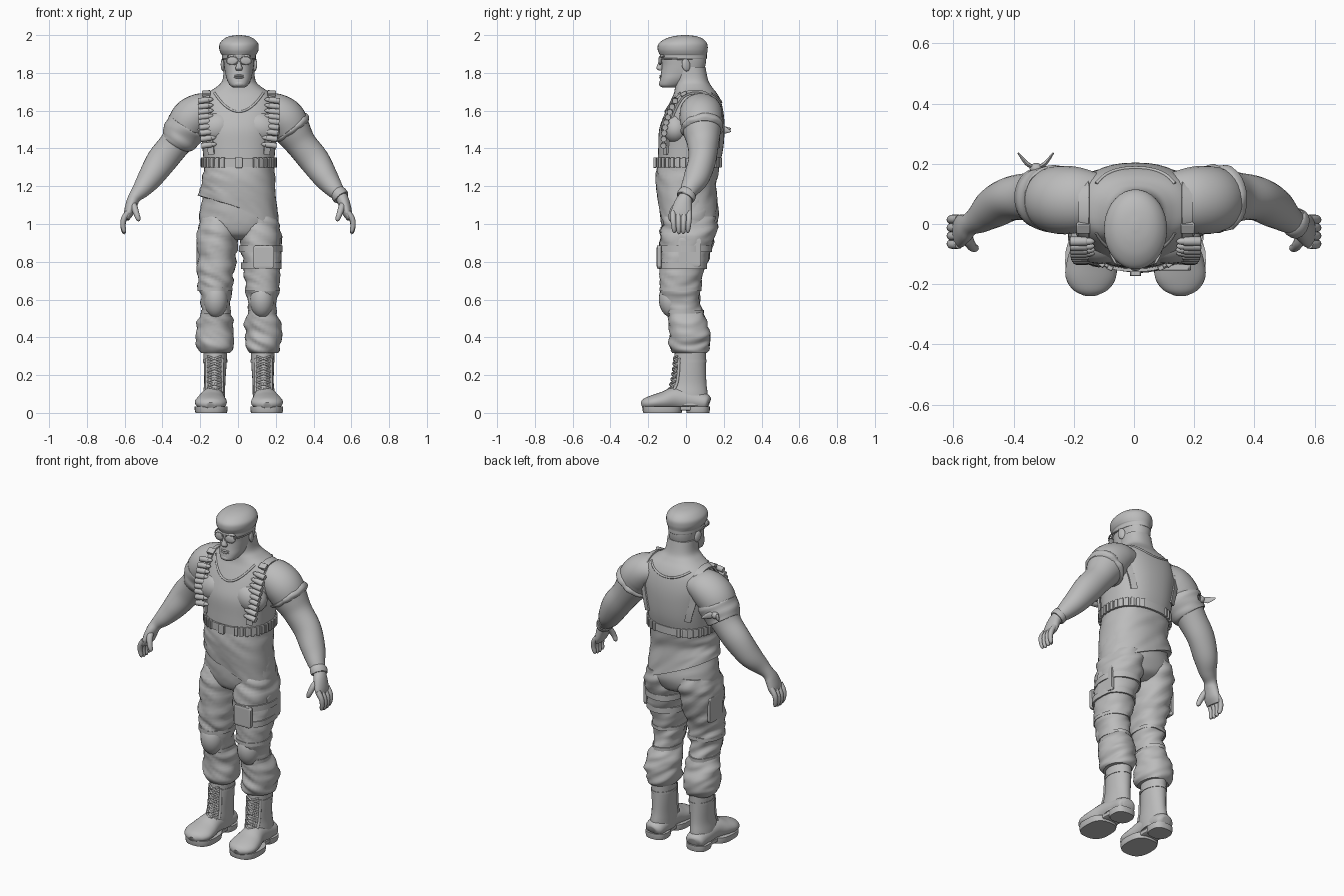
import bpy, bmesh, math
from mathutils import Vector, noise
from mathutils.bvhtree import BVHTree

if "Cube" in bpy.data.objects:
    bpy.data.objects.remove(bpy.data.objects["Cube"])

grey = bpy.data.materials.new("plain_grey")
grey.use_nodes = True
grey.diffuse_color = (0.5, 0.5, 0.5, 1)
grey.node_tree.nodes["Principled BSDF"].inputs["Base Color"].default_value = (0.5, 0.5, 0.5, 1)
X, Y, Z = Vector((1, 0, 0)), Vector((0, 1, 0)), Vector((0, 0, 1))
MID = 0.005
parts = []


def register(obj, name):
    obj.name = obj.data.name = name
    obj.data.materials.clear()
    obj.data.materials.append(grey)
    parts.append(obj)
    return obj


def mesh(name, verts, faces):
    me = bpy.data.meshes.new(name)
    me.from_pydata(verts, [], faces)
    bm = bmesh.new()
    bm.from_mesh(me)
    bmesh.ops.recalc_face_normals(bm, faces=bm.faces)
    bm.to_mesh(me)
    bm.free()
    obj = bpy.data.objects.new(name, me)
    bpy.context.collection.objects.link(obj)
    return register(obj, name)


def spline(keys, steps):
    p = [keys[0], *keys, keys[-1]]
    out = []
    for i in range(1, len(keys)):
        for k in range(steps):
            t = k / steps
            out.append([b + t / 2 * (c - a + t * (2*a - 5*b + 4*c - d + t * (3*b - a - 3*c + d)))
                        for a, b, c, d in zip(p[i-1], p[i], p[i+1], p[i+2])])
    return out + [list(keys[-1])]


def loft(name, keys, ref=X, flat=False, seg=24, steps=5, power=2.0, fold=0.0):
    """Skin elliptical rings given as (x, y, z, radius along ref, other radius)."""
    rings = spline(keys, steps)
    cen = [Vector(r[:3]) for r in rings]
    verts, faces, n = [], [], len(rings)
    for i, r in enumerate(rings):
        t = Z if flat else (cen[min(i + 1, n - 1)] - cen[max(i - 1, 0)]).normalized()
        u = (ref - t * ref.dot(t)).normalized()
        v = t.cross(u)
        for j in range(seg):
            a = math.tau * j / seg
            c, s = math.cos(a), math.sin(a)
            d = (u * math.copysign(abs(c) ** (2 / power), c) * max(r[3], 0.001)
                 + v * math.copysign(abs(s) ** (2 / power), s) * max(r[4], 0.001))
            co = cen[i] + d
            if fold:
                co += d.normalized() * fold * noise.noise(Vector((co.x * 9, co.y * 9, co.z * 26 + co.x * 14)))
            verts.append(co)
    for i in range(n - 1):
        for j in range(seg):
            k = (j + 1) % seg
            faces.append((i*seg + j, i*seg + k, (i+1)*seg + k, (i+1)*seg + j))
    faces += [tuple(range(seg)), tuple(range((n-1) * seg, n * seg))]
    return mesh(name, verts, faces)


def body(name, rows, s=1, **kw):
    """Horizontal sections given as (z, x, front y, back y, half width)."""
    keys = [(MID + s * x, (f + b) / 2, z, rx, (b - f) / 2) for z, x, f, b, rx in rows]
    return loft(name, keys, flat=True, **kw)


def tube(name, points, r, ref=Y, **kw):
    return loft(name, [(*p, r, r) for p in points], ref=ref, seg=10, **kw)


def ribbon(name, path, width, thick, closed=False):
    n, verts, faces = len(path), [], []
    for i, (p, nor) in enumerate(path):
        a = path[(i-1) % n if closed else max(i-1, 0)][0]
        b = path[(i+1) % n if closed else min(i+1, n-1)][0]
        w = (b - a).cross(nor).normalized() * width / 2
        verts += [p - w, p + w, p + w + nor * thick, p - w + nor * thick]
    for i in range(n if closed else n - 1):
        k = (i + 1) % n
        faces += [(4*i + j, 4*i + (j+1) % 4, 4*k + (j+1) % 4, 4*k + j) for j in range(4)]
    if not closed:
        faces += [(0, 1, 2, 3), tuple(range(4*n - 4, 4*n))]
    return mesh(name, verts, faces)


def tree(obj):
    return BVHTree.FromPolygons([v.co for v in obj.data.vertices], [p.vertices[:] for p in obj.data.polygons])


def band(name, bvh, center, width, thick):
    path = []
    for j in range(40):
        a = math.tau * j / 40
        d = Vector((math.cos(a), math.sin(a), 0))
        hit = bvh.ray_cast(Vector(center), d)[0]
        if hit:
            path.append((hit - d * 0.002, d))
    ribbon(name, path, width, thick, True)
    return path


def ball(name, loc, scale, rot=(0, 0, 0)):
    bpy.ops.mesh.primitive_uv_sphere_add(segments=20, ring_count=12, location=loc, rotation=rot)
    bpy.context.object.scale = scale
    return register(bpy.context.object, name)


def box(name, loc, size, rot=(0, 0, 0)):
    bpy.ops.mesh.primitive_cube_add(size=1, location=loc, rotation=rot)
    obj = register(bpy.context.object, name)
    obj.scale = size
    bev = obj.modifiers.new("soft_edges", "BEVEL")
    bev.width, bev.segments = 0.1, 2
    return obj


# Torso with neck
torso = body("torso", [
    (1.12, 0, -.14, .15, .18), (1.2, 0, -.15, .15, .182), (1.3, 0, -.15, .175, .185),
    (1.4, 0, -.147, .197, .193), (1.5, 0, -.142, .204, .205), (1.58, 0, -.115, .2, .212),
    (1.65, 0, -.083, .185, .2), (1.69, 0, -.065, .165, .172), (1.725, 0, -.058, .138, .12),
    (1.76, 0, -.055, .118, .088), (1.83, 0, -.06, .103, .08)], seg=40, power=2.35)
skin = tree(torso)

# Shirt tail with a slanted hem
shirt = body("shirt_tail", [
    (1.06, 0, -.143, .174, .214), (1.12, 0, -.152, .168, .204), (1.2, 0, -.16, .16, .194),
    (1.27, 0, -.158, .172, .19), (1.33, 0, -.153, .18, .187)], seg=40, power=2.3, fold=.008)
for v in shirt.data.vertices:
    w = min(1, max(0, (1.29 - v.co.z) / .2))
    v.co.z += w * (-.43 * v.co.x + (.03 if v.co.y < 0 else 0) * (1 - abs(v.co.x) / .22))

# Neckline piping, front and back
for name, y0, low, rise in (("front_neckline", -1, 1.595, .1), ("back_neckline", 1, 1.645, .045)):
    pts = []
    for i in range(15):
        x = -.13 + .26 * i / 14
        hit = skin.ray_cast(Vector((MID + x, y0, low + rise * (x / .13) ** 2)), Y * -y0)[0]
        if hit:
            pts.append(hit)
    tube(name, pts, .006, steps=2)

# Chest belt, buckle and cartridge loops
belt = band("chest_belt", skin, (MID, .02, 1.325), .045, .012)
box("belt_buckle", (MID, -.165, 1.325), (.036, .016, .055))
for p, n in belt:
    if abs(n.x) > .45:
        box("belt_loop", p + n * .01, (.02, .016, .052), (0, 0, math.atan2(n.y, n.x) + math.pi / 2))

# Shoulder harness with cartridges
for s in (1, -1):
    def harness(deg):
        a = math.radians(deg)
        x = .168 - .03 * (math.sin(a) - .9) ** 2 * (.5 if deg > 90 else .35)
        d = Vector((0, -math.cos(a), math.sin(a)))
        p, n = skin.ray_cast(Vector((MID + s * x, .05, 1.5)), d)[:2]
        return p, (n + d).normalized()
    ribbon("harness_strap", [harness(-40 + 5 * i) for i in range(53)], .036, .012)
    for i in range(9):
        p, n = harness(-28 + 10.5 * i)
        c = p + n * .024
        loft("cartridge", [(c.x + s * (.04 - dx), c.y, c.z + dx * .12, r, r) for dx, r in
             ((0, .014), (.004, .016), (.05, .015), (.056, .012), (.07, .01), (.08, .002))], ref=Y, seg=10, steps=2)
    p, n = harness(72)
    box("strap_buckle", p + n * .014, (.045, .035, .02), (.5, 0, 0))
    p, n = harness(140)
    box("rear_buckle", p + n * .012, (.044, .03, .016), (-.8, 0, 0))
    ball("pectoral", (MID + s * .115, -.055, 1.51), (.105, .078, .085), (0, s * .3, 0))

# Head
body("head", [
    (1.722, 0, -.125, -.055, .03), (1.735, 0, -.14, -.02, .048), (1.765, 0, -.138, .03, .064),
    (1.80, 0, -.132, .085, .073), (1.84, 0, -.128, .103, .079), (1.89, 0, -.13, .105, .082),
    (1.94, 0, -.11, .09, .07)], seg=32, power=2.3)
loft("nose", [(MID, -.125, 1.885, .009, .008), (MID, -.136, 1.85, .011, .013), (MID, -.14, 1.825, .019, .017),
              (MID, -.134, 1.812, .014, .01)], flat=True, seg=14)
ball("brow", (MID, -.122, 1.888), (.062, .016, .012))
for z, depth in ((1.785, .011), (1.775, .012)):
    ball("lip", (MID, -.13, z), (.027, depth, .006))
ball("chin", (MID, -.125, 1.742), (.03, .018, .017))

# Beret
body("beret", [
    (1.872, 0, -.128, .106, .084), (1.876, 0, -.136, .11, .089), (1.894, 0, -.138, .11, .09),
    (1.902, 0, -.142, .111, .096), (1.925, 0, -.15, .115, .104), (1.955, 0, -.145, .112, .102),
    (1.98, 0, -.11, .09, .08), (1.994, 0, -.065, .055, .05), (2.0, 0, -.02, .01, .01)], seg=36)

for s in (1, -1):
    # Spectacles and ears
    eye = Vector((MID + s * .036, -.137, 1.865))
    ball("lens", eye, (.03, .006, .021), (0, s * .15, s * .2))
    bpy.ops.mesh.primitive_torus_add(major_radius=1, minor_radius=.1, major_segments=28, minor_segments=8,
                                     location=eye, rotation=(math.pi / 2, 0, s * .2))
    bpy.context.object.scale = (.031, .022, .03)
    register(bpy.context.object, "lens_rim")
    tube("temple_arm", [(MID + s * .066, -.13, 1.875), (MID + s * .084, -.09, 1.875),
                        (MID + s * .088, -.005, 1.872)], .004, ref=Z)
    ball("ear", (MID + s * .084, .0, 1.842), (.011, .023, .034), (.2, 0, s * .3))

    # Arm
    loft("arm", [(s * x, y, z, a, b) for x, y, z, a, b in (
        (.12, .08, 1.615, .09, .07), (.19, .08, 1.598, .11, .097), (.25, .08, 1.555, .113, .108),
        (.29, .085, 1.49, .1, .098), (.337, .09, 1.42, .083, .082), (.405, .085, 1.335, .073, .08),
        (.465, .055, 1.245, .068, .066), (.51, .02, 1.185, .05, .049), (.545, 0, 1.145, .038, .034),
        (.562, -.014, 1.11, .047, .031), (.578, -.024, 1.06, .055, .026), (.59, -.028, 1.025, .048, .014))],
        ref=Y, seg=28)
    for i in range(4):
        y = -.068 + .028 * i
        loft("finger", [(s * x, y + dy * (1.5 - i), z + abs(i - 1.4) * .006, r, r) for x, dy, z, r in (
            (.582, 0, 1.055, .015), (.604, 0, 1.02, .015), (.609, .002, .985, .0135),
            (.603, .004, .955, .011), (.599, .004, .945, .004))], ref=Y, seg=12, steps=3)
    loft("thumb", [(s * x, y, z, r, r) for x, y, z, r in (
        (.56, -.03, 1.11, .02), (.548, -.06, 1.085, .018), (.536, -.077, 1.05, .015),
        (.527, -.08, 1.025, .012), (.524, -.08, 1.015, .004))], ref=Y, seg=12)

    # Trouser leg
    leg = body("trouser_leg", [
        (.318, .125, -.07, .108, .078), (.335, .126, -.082, .118, .088), (.37, .128, -.087, .124, .095),
        (.42, .13, -.087, .125, .099), (.48, .126, -.092, .107, .092), (.54, .122, -.1, .085, .079),
        (.6, .122, -.12, .073, .078), (.66, .124, -.132, .082, .088), (.72, .122, -.136, .085, .094),
        (.8, .119, -.14, .112, .101), (.9, .115, -.138, .145, .108), (.98, .11, -.13, .162, .109),
        (1.04, .1, -.115, .155, .098)], s, seg=32, power=2.2, fold=.016)
    cloth = tree(leg)
    ball("knee_pad", (MID + s * .122, -.078, .595), (.064, .066, .092), (.12, 0, 0))
    for z in (.535, .655):
        band("knee_strap", cloth, (MID + s * .122, -.02, z), .02, .006)
    box("thigh_pocket", (MID + s * .213, .02, .85), (.022, .12, .15))
    if s > 0:
        for z in (.78, .87):
            band("thigh_strap", cloth, (MID + .119, -.01, z), .034, .01)
        box("thigh_pouch", (MID + .13, -.142, .825), (.11, .026, .12))

    # Boot
    boot = body("boot_shaft", [
        (.04, .135, -.08, .118, .06), (.1, .132, -.095, .115, .059), (.16, .128, -.078, .108, .056),
        (.25, .126, -.064, .106, .06), (.35, .125, -.058, .106, .064)], s, seg=28)
    loft("boot_foot", [(MID + s * x, y, z, a, b) for x, y, z, a, b in (
        (.137, .122, .05, .03, .025), (.136, .105, .055, .055, .045), (.136, .04, .065, .06, .055),
        (.14, -.05, .075, .064, .062), (.146, -.12, .062, .08, .05), (.149, -.175, .054, .084, .04),
        (.15, -.215, .046, .062, .031), (.15, -.235, .04, .025, .016))], seg=24)
    sole = [("forefoot", .147, -.23, -.02, .087), ("heel", .136, .0, .126, .066), ("arch", .14, -.11, .08, .055)]
    for name, x, f, b, rx in sole:
        base = .012 if name == "arch" else 0
        body(name + "_sole", [(base, x, f + .004, b - .003, rx - .004), (.015, x, f, b, rx),
             (.035, x, f, b, rx)], s, power=2.6, steps=1)
    upper = tree(boot)
    for i in range(7):
        z = .125 + .027 * i
        for k in (1, -1):
            pts = []
            for t in (-1, -.4, .3, 1):
                o = Vector((MID + s * .13 + .036 * t, -1, z + k * t * .013))
                hit = upper.ray_cast(o, Y)[0]
                if hit:
                    pts.append(hit - Y * .004)
            tube("boot_lace", pts, .005, ref=Z, steps=2)
    for k in (1, -1):
        pts = [upper.ray_cast(Vector((MID + s * .129 + k * .04, -1, .11 + .045 * i)), Y)[0] for i in range(5)]
        tube("lace_placket", [p for p in pts if p], .008)
    band("boot_collar", upper, (MID + s * .126, .02, .275), .014, .005)

# Hips
body("trouser_seat", [
    (.915, 0, -.06, .09, .08), (.945, 0, -.11, .14, .15), (1.0, 0, -.132, .165, .205), (1.06, 0, -.137, .165, .207),
    (1.12, 0, -.14, .155, .196), (1.17, 0, -.142, .148, .187)], seg=36, power=2.2, fold=.006)

# Gathered cord on the left arm, knotted sash on the right, cuff on the left wrist
loft("left_arm_cord", [(.272, .083, 1.517, .104, .104), (.277, .084, 1.511, .114, .113),
     (.285, .085, 1.5, .114, .113), (.292, .086, 1.49, .1, .1)], ref=Y, seg=40, fold=.012)
loft("right_arm_sash", [(-.268, .083, 1.522, .1, .1), (-.272, .084, 1.515, .112, .111),
     (-.3, .087, 1.475, .104, .104), (-.322, .089, 1.442, .098, .096), (-.326, .09, 1.436, .08, .08)],
     ref=Y, seg=32, fold=.006)
ball("sash_knot", (-.325, .185, 1.5), (.022, .018, .02))
for tip_x, tip_z in ((-.385, 1.505), (-.268, 1.49)):
    loft("sash_tail", [(-.325, .185, 1.5, .008, .006), ((tip_x - .325) / 2, .2, 1.498, .02, .007),
         (tip_x, .236, tip_z, .004, .003)], ref=Z, seg=12)
loft("wrist_cuff", [(.53, .008, 1.162, .045, .041), (.534, .005, 1.158, .05, .045),
     (.546, -.001, 1.142, .05, .044), (.549, -.003, 1.138, .044, .039)], ref=Y, seg=24)

# Smooth shading with crisp edges
bpy.ops.object.select_all(action="DESELECT")
for obj in parts:
    obj.select_set(True)
bpy.context.view_layer.objects.active = parts[0]
bpy.ops.object.shade_smooth_by_angle(angle=math.radians(42))
